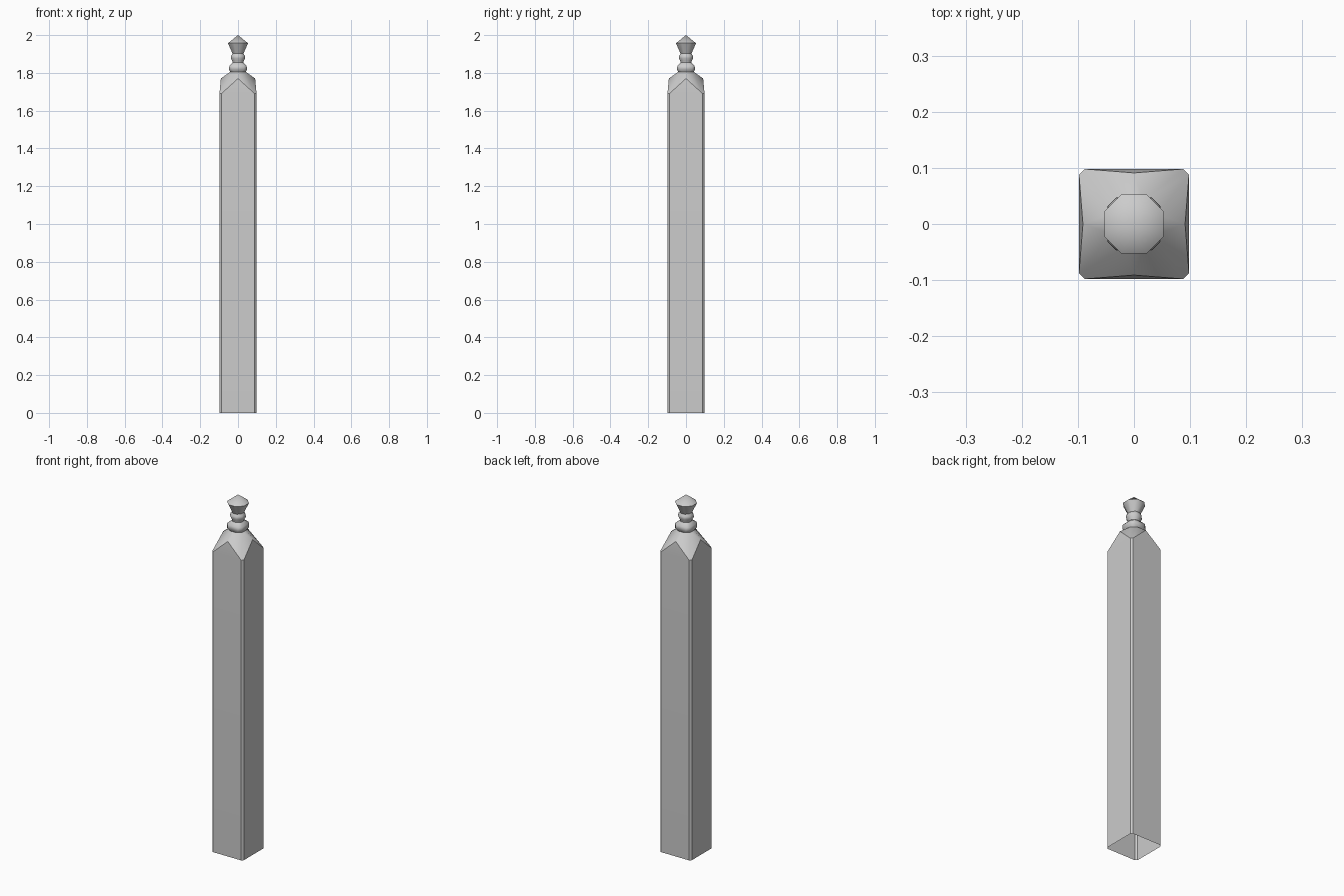
import bpy, bmesh

if "Cube" in bpy.data.objects:
    bpy.data.objects.remove(bpy.data.objects["Cube"])


def octagon(bm, h, z, c=None):
    """Eight-vertex ring: half width h, half flat length c (regular by default)."""
    c = 0.414 * h if c is None else c
    pts = [(h, -c), (h, c), (c, h), (-c, h), (-h, c), (-h, -c), (-c, -h), (c, -h)]
    return [bm.verts.new((x, y, z)) for x, y in pts]


def bridge(bm, a, b):
    for i in range(8):
        j = (i + 1) % 8
        bm.faces.new((a[i], a[j], b[j], b[i]))


def finish(bm, name, angle):
    bmesh.ops.recalc_face_normals(bm, faces=bm.faces)
    mesh = bpy.data.meshes.new(name)
    bm.to_mesh(mesh)
    bm.free()
    obj = bpy.data.objects.new(name, mesh)
    bpy.context.collection.objects.link(obj)
    bpy.ops.object.select_all(action='DESELECT')
    obj.select_set(True)
    bpy.context.view_layer.objects.active = obj
    bpy.ops.object.shade_smooth_by_angle(angle=angle)
    return obj


# Square post with slim corner chamfers, open underneath
bm = bmesh.new()
base = octagon(bm, 0.098, 0.0, 0.088)
shoulder = octagon(bm, 0.098, 1.69, 0.088)
neck = octagon(bm, 0.042, 1.805)
bridge(bm, base, shoulder)

# Pointed side gables and the cap sloping up to the neck
for k, (x, y) in enumerate([(1, 0), (0, 1), (-1, 0), (0, -1)]):
    i = 2 * k
    peak = bm.verts.new((0.091 * x, 0.091 * y, 1.77))
    a, b = shoulder[i], shoulder[i + 1]
    na, nb = neck[i], neck[i + 1]
    bm.faces.new((a, b, peak))
    bm.faces.new((peak, b, nb))
    bm.faces.new((peak, nb, na))
    bm.faces.new((a, peak, na))
    j = (i + 2) % 8
    bm.faces.new((b, shoulder[j], neck[j], nb))
finish(bm, "post", 0.6)

# Turned eight-sided finial: lower collar, bead, flared head with pointed top
profile = [(0.042, 1.805), (0.047, 1.817), (0.046, 1.838), (0.029, 1.855),
           (0.030, 1.863), (0.038, 1.878), (0.037, 1.890), (0.029, 1.902),
           (0.053, 1.957)]
bm = bmesh.new()
rings = [octagon(bm, h, z, 0.032 if 1.81 < z < 1.84 else None) for h, z in profile]
for lower, upper in zip(rings, rings[1:]):
    bridge(bm, lower, upper)
tip = bm.verts.new((0, 0, 2.0))
for i in range(8):
    bm.faces.new((rings[-1][i], rings[-1][(i + 1) % 8], tip))
finish(bm, "finial", 0.85)
